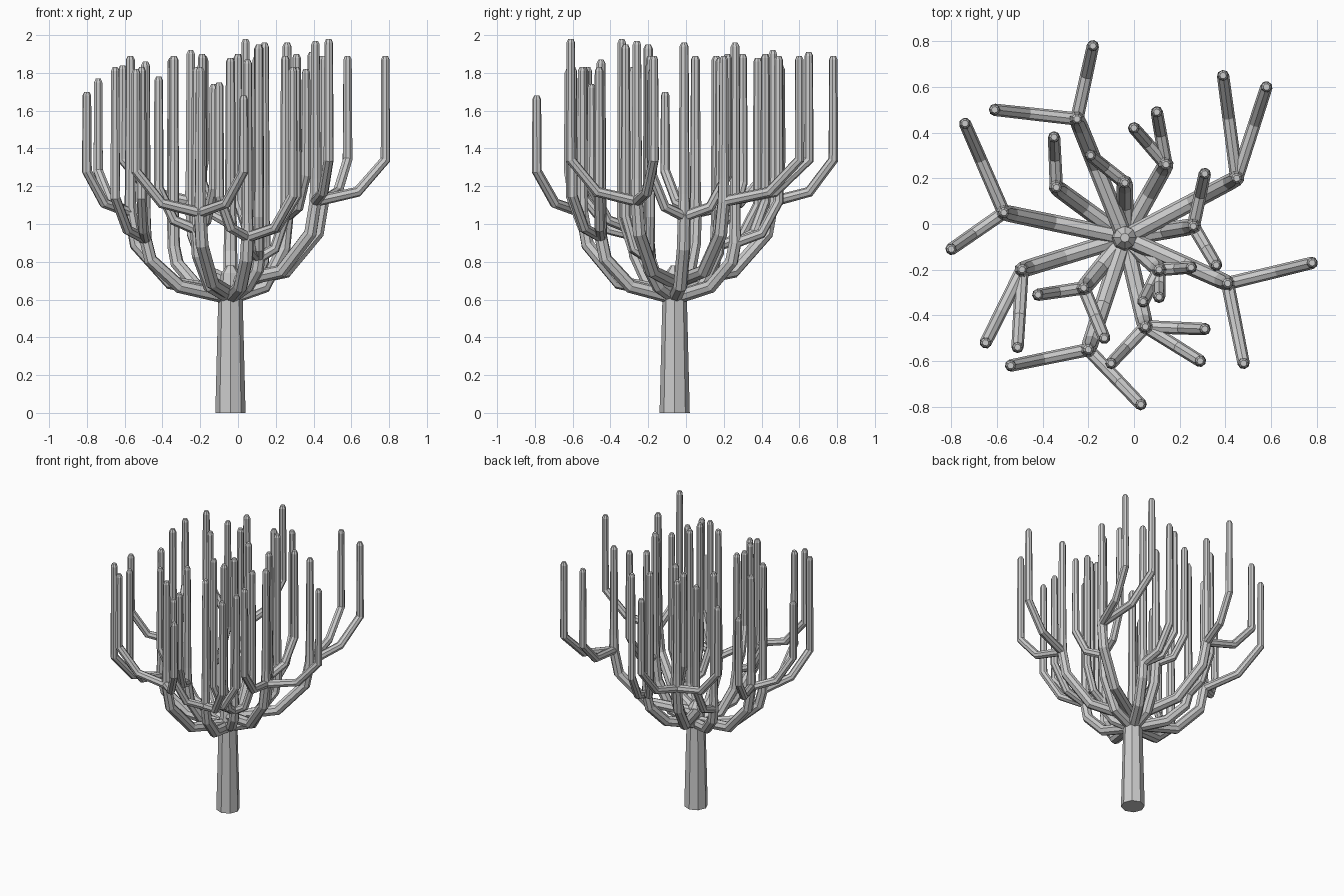
import bpy
from mathutils import Vector

TRUNK = Vector((-0.04, -0.06, 0))


def tube(name, pts, radii):
    """Eight-sided tapering tube along a polyline, as a mesh object."""
    cu = bpy.data.curves.new(name, 'CURVE')
    cu.dimensions = '3D'
    cu.bevel_depth = 1.0
    cu.bevel_resolution = 2
    cu.use_fill_caps = True
    sp = cu.splines.new('POLY')
    sp.points.add(len(pts) - 1)
    for p, co, r in zip(sp.points, pts, radii):
        p.co = (*co, 1)
        p.radius = r
    sp.use_smooth = False
    ob = bpy.data.objects.new(name, cu)
    bpy.context.collection.objects.link(ob)
    bpy.ops.object.select_all(action='DESELECT')
    ob.select_set(True)
    bpy.context.view_layer.objects.active = ob
    bpy.ops.object.convert(target='MESH')


def at(a, b, t, z):
    """Point a fraction t of the way from a to b in plan, at height z."""
    return (a[0] + (b[0] - a[0]) * t, a[1] + (b[1] - a[1]) * t, z)


# Limbs: (x, y, fork height, tip height), then shoots as (x, y, tip height)
LIMBS = [
    ((-0.25, 0.46, 1.12, 1.92), [(-0.18, 0.78, 1.89), (-0.61, 0.50, 1.84)]),
    ((-0.04, 0.18, 1.00, 1.88), [(-0.19, 0.30, 1.90)]),
    ((-0.57, 0.05, 1.06, 1.89), [(-0.74, 0.44, 1.77), (-0.80, -0.11, 1.70)]),
    ((-0.34, 0.16, 0.88, 1.89), [(-0.35, 0.38, 1.88)]),
    ((-0.49, -0.20, 0.92, 1.86), [(-0.65, -0.52, 1.83), (-0.51, -0.54, 1.83)]),
    ((-0.22, -0.28, 0.97, 1.83), [(-0.42, -0.31, 1.78), (-0.13, -0.50, 1.74)]),
    ((-0.20, -0.55, 1.06, 1.83), [(-0.54, -0.62, 1.82), (0.03, -0.79, 1.68)]),
    ((0.05, -0.45, 0.93, 1.87), [(0.31, -0.46, 1.83), (0.29, -0.60, 1.83), (-0.10, -0.61, 1.75)]),
    ((0.11, -0.20, 0.82, 1.95), [(0.04, -0.34, 1.98), (0.11, -0.32, 1.95), (0.25, -0.19, 1.89)]),
    ((0.41, -0.26, 1.12, 1.97), [(0.78, -0.17, 1.89), (0.48, -0.61, 1.98)]),
    ((0.26, -0.01, 1.04, 1.96), [(0.31, 0.22, 1.90), (0.36, -0.18, 1.82)]),
    ((0.45, 0.20, 1.12, 1.89), [(0.58, 0.60, 1.89), (0.39, 0.65, 1.91)]),
    ((0.14, 0.26, 0.90, 1.96), [(0.00, 0.42, 1.90), (0.10, 0.49, 1.89)]),
]

# Trunk with rounded top
tube("trunk", [TRUNK + Vector((0, 0, z)) for z in (0, 0.6, 0.74, 0.78)],
     (0.08, 0.065, 0.05, 0.02))

for i, ((x, y, fork, tip), shoots) in enumerate(LIMBS, 1):
    # Main limb: low out of the trunk, sweeping up to the fork, then upright
    end = (x, y)
    z0 = max(0.62, fork - 0.42)
    tube(f"limb_{i}",
         [(*TRUNK.xy, z0 - 0.01), at(TRUNK, end, 0.6, z0 + 0.05),
          at(TRUNK, end, 0.94, (z0 + fork) / 2 + 0.04), (x, y, fork),
          (x, y, fork + 0.12), (x, y, tip - 0.02), (x, y, tip)],
         (0.038, 0.037, 0.036, 0.034, 0.029, 0.024, 0.014))
    # Side shoots: nearly level, then bent upright
    for j, (sx, sy, top) in enumerate(shoots, 1):
        tube(f"shoot_{i}_{j}",
             [(x, y, fork), at(end, (sx, sy), 0.6, fork + 0.05),
              at(end, (sx, sy), 1.0, fork + 0.22),
              (sx, sy, top - 0.02), (sx, sy, top)],
             (0.029, 0.028, 0.027, 0.023, 0.014))
